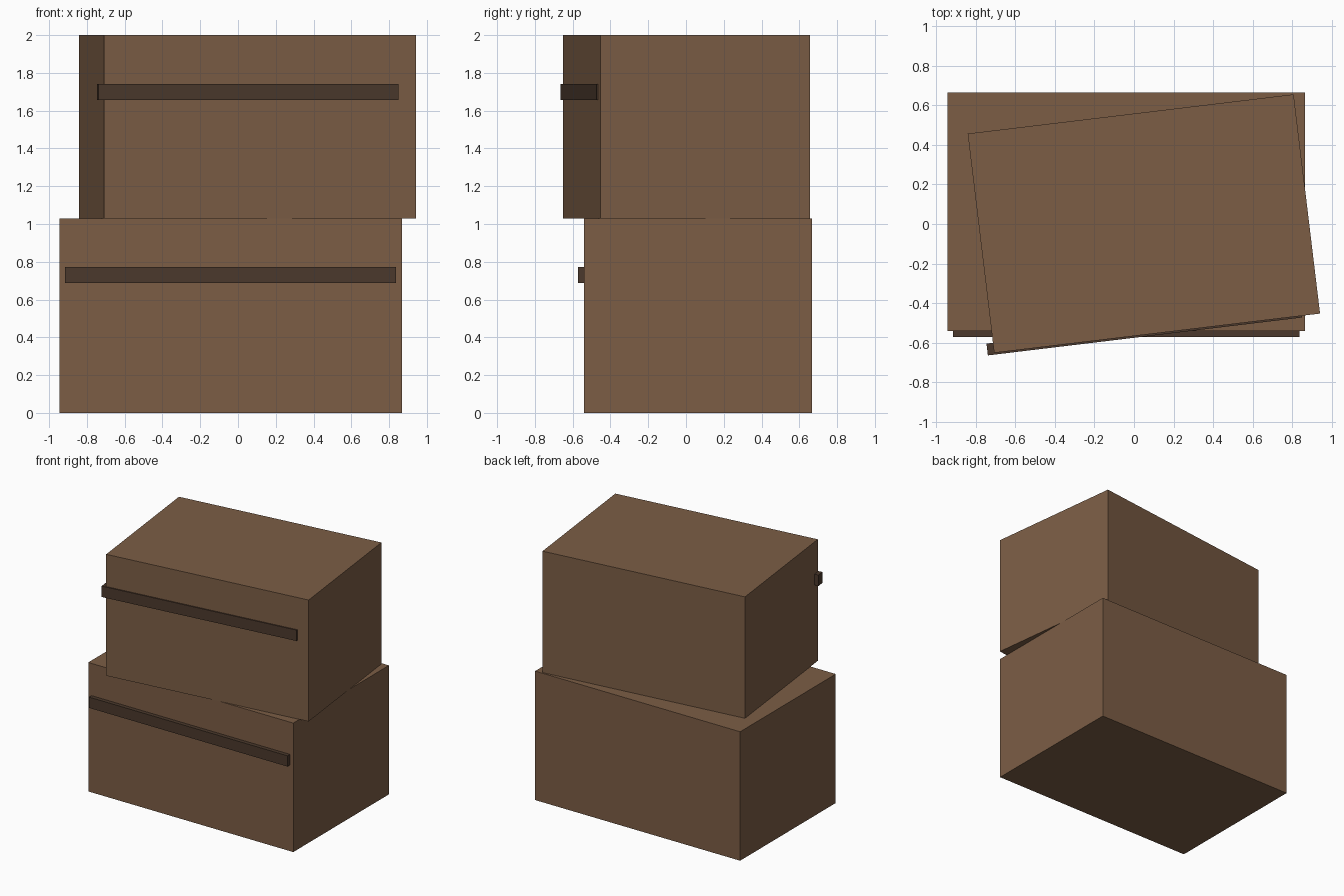
import bpy
from math import cos, sin

if "Cube" in bpy.data.objects:
    bpy.data.objects.remove(bpy.data.objects["Cube"])


def material(name, color):
    mat = bpy.data.materials.new(name)
    mat.diffuse_color = (*color, 1)
    mat.use_nodes = True
    mat.node_tree.nodes["Principled BSDF"].inputs["Base Color"].default_value = mat.diffuse_color
    return mat


cardboard = material("cardboard", (0.20, 0.11, 0.06))
tape = material("dark_tape", (0.07, 0.04, 0.025))


def box(name, center, size, mat, turn=0.0):
    bpy.ops.mesh.primitive_cube_add(size=1, location=center, rotation=(0, 0, turn))
    ob = bpy.context.object
    ob.name = name
    ob.scale = size
    ob.data.materials.append(mat)
    return ob


def crate(label, center, size, strip_offset, strip_size, turn=0.0):
    """A box with a strip across its front; the strip offset turns with the box."""
    box(label + "_box", center, size, cardboard, turn)
    dx, dy, dz = strip_offset
    c, s = cos(turn), sin(turn)
    pos = (center[0] + dx * c - dy * s, center[1] + dx * s + dy * c, center[2] + dz)
    box(label + "_strip", pos, strip_size, tape, turn)


# Lower box, square to the axes
crate("lower", (-0.039, 0.063, 0.515), (1.812, 1.207, 1.03),
      (0, -0.605, 0.215), (1.753, 0.06, 0.086))

# Upper box, smaller and slightly turned, with its strip shifted sideways
crate("upper", (0.05, 0.002, 1.515), (1.662, 1.118, 0.97),
      (-0.063, -0.538, 0.184), (1.602, 0.06, 0.087), turn=0.12)
